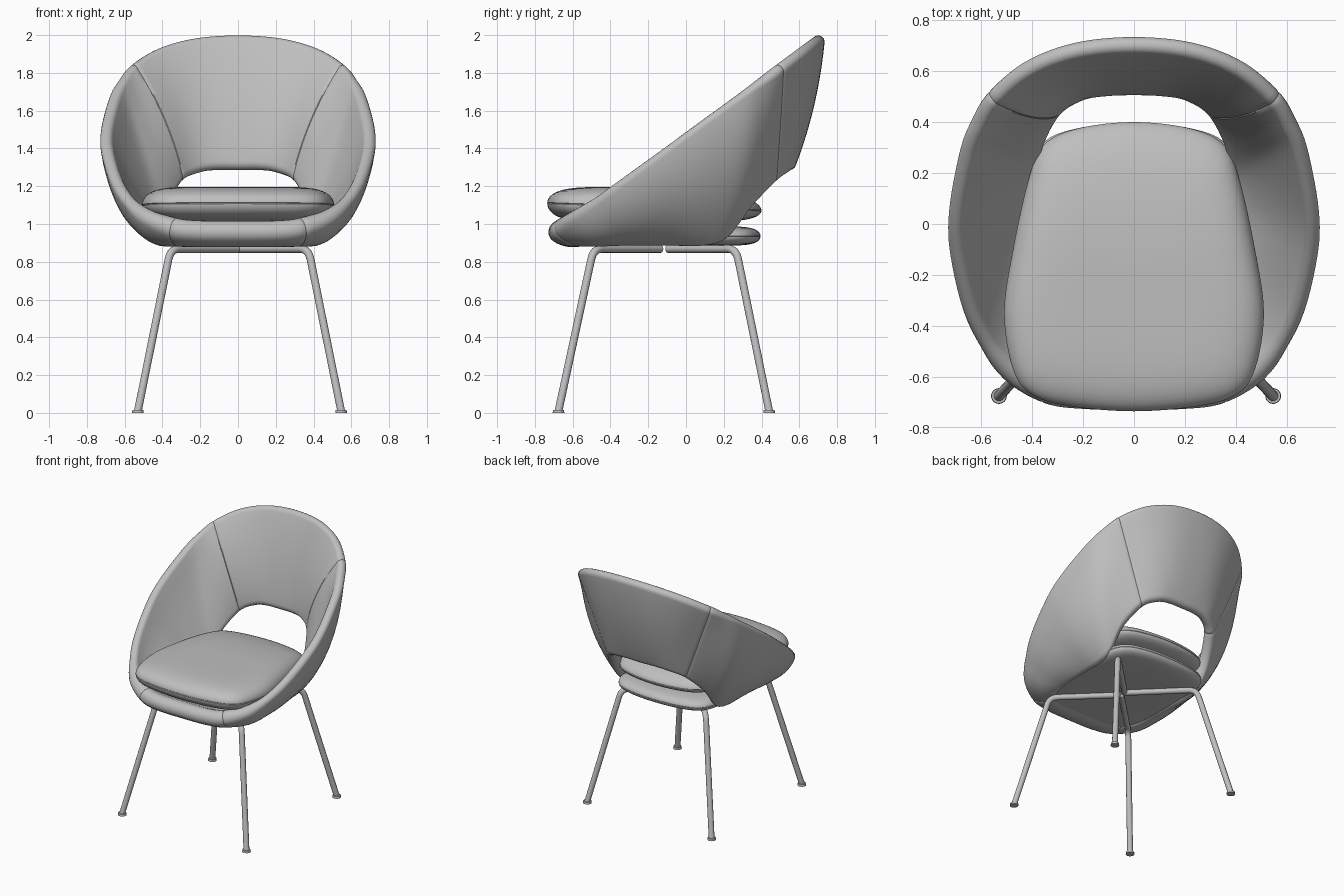
import bpy, bmesh, math
from mathutils import Vector

cube = bpy.data.objects.get("Cube")
if cube:
    bpy.data.objects.remove(cube)


def material(name, value):
    mat = bpy.data.materials.new(name)
    mat.use_nodes = True
    col = (value, value, value, 1)
    mat.diffuse_color = col
    mat.node_tree.nodes["Principled BSDF"].inputs["Base Color"].default_value = col
    return mat


GREY = material("plain grey", 0.52)


def spline(p, i, u):
    """Smooth closed curve through the points p."""
    n = len(p)
    a, b, c, d = (p[(i + k) % n] for k in (-1, 0, 1, 2))
    return 0.5 * (2 * b + (c - a) * u + (2 * a - 5 * b + 4 * c - d) * u * u
                  + (3 * b - a - 3 * c + d) * u ** 3)


def mirrored(half):
    """Close a half outline that starts and ends on the centre line."""
    pts = [Vector(p) for p in half]
    return pts + [Vector((-p.x, *p[1:])) for p in reversed(pts[1:-1])]


def finish(obj, angle=40):
    obj.data.materials.append(GREY)
    bpy.ops.object.select_all(action='DESELECT')
    obj.select_set(True)
    bpy.context.view_layer.objects.active = obj
    bpy.ops.object.shade_smooth_by_angle(angle=math.radians(angle))
    return obj


def loft(name, rings, wrap):
    """Skin a list of closed rings; wrap joins the last ring to the first."""
    bm = bmesh.new()
    rows = [[bm.verts.new(p) for p in ring] for ring in rings]
    pairs = list(zip(rows, rows[1:])) + ([(rows[-1], rows[0])] if wrap else [])
    for a, b in pairs:
        for j in range(len(a)):
            k = (j + 1) % len(a)
            bm.faces.new((a[j], a[k], b[k], b[j]))
    bmesh.ops.remove_doubles(bm, verts=bm.verts, dist=0.0001)
    bmesh.ops.recalc_face_normals(bm, faces=bm.faces)
    mesh = bpy.data.meshes.new(name)
    bm.to_mesh(mesh)
    bm.free()
    obj = bpy.data.objects.new(name, mesh)
    bpy.context.collection.objects.link(obj)
    return finish(obj)


# Wraparound shell: rim points (x, y) paired with lower edge (x, y, z, outward bow)
rim_half = [(0, -.67), (.2, -.667), (.34, -.645), (.50, -.555), (.62, -.375),
            (.685, -.13), (.692, .05), (.65, .28), (.608, .39), (.547, .492),
            (.41, .607), (.225, .678), (0, .70)]
low_half = [(0, -.55, .935, .01), (.2, -.55, .935, .01), (.31, -.53, .93, .01),
            (.38, -.42, .925, .025), (.40, -.25, .925, .035), (.405, -.08, .925, .04),
            (.405, .08, .925, .04), (.40, .205, .965, .035), (.39, .325, 1.12, .01),
            (.32, .455, 1.26, -.018), (.22, .52, 1.31, -.01), (.12, .54, 1.325, 0),
            (0, .545, 1.325, 0)]
rim = mirrored([(x, y, 1.45 + .735 * y) for x, y in rim_half])
low = mirrored(low_half)
count = len(rim)
seams = {2, 9, count - 2, count - 9}

stations = []
for i in range(count):
    us = [k / 6 for k in range(6)]
    if i in seams:
        us.insert(1, .03)
    if (i + 1) % count in seams:
        us.append(.97)
    for u in us:
        edge = spline(low, i, u)
        stations.append((spline(rim, i, u), edge.xyz, edge.w, i in seams and u == 0))


def shell_section(k):
    top, bottom, bow, seam = stations[k]
    prev, nxt = stations[k - 1], stations[(k + 1) % len(stations)]
    run = (nxt[0] - prev[0]).normalized() + (nxt[1] - prev[1]).normalized()
    down = bottom - top
    normal = run.cross(down).normalized()
    front = min(1, max(0, (-.47 - top.y) / .18))
    padding = .033 * down.length

    def centre(s):
        return top + down * s - normal * bow * 4 * s * (1 - s)

    def offset(s, turn):
        """Half thickness, turned from the inner face towards the lower end."""
        along = (down - normal * bow * 4 * (1 - 2 * s)).normalized()
        inward = run.cross(along).normalized()
        r = .034 + .006 * s + front * (.025 - .015 * s) - (.003 if seam else 0)
        r += padding * 4 * s * (1 - s)
        return (inward * math.cos(turn) + along * math.sin(turn)) * r

    steps = [j / 10 for j in range(1, 10)]
    caps = [math.pi * j / 8 for j in range(9)]
    ring = [centre(s) + offset(s, math.pi) for s in steps]
    ring += [bottom + offset(1, math.pi - t) for t in caps]
    ring += [centre(s) + offset(s, 0) for s in reversed(steps)]
    ring += [top + offset(0, -t) for t in caps]
    return ring


loft("shell", [shell_section(k) for k in range(len(stations))], True)


# Padded slabs: an outline swept through a soft rounded edge
def pad(name, half, power, seam_z, top_z, bottom_z, groove):
    pts = mirrored(half)
    outline = [spline(pts, i, k / 6) for i in range(len(pts)) for k in range(6)]
    middle = Vector((0, -.17))
    side = [2, 8, 16, 24, 32, 40, 48, 56, 64, 72, 79, 84, 87, 89, 89.9, 90]
    rings = []
    for deg in [-d for d in reversed(side)] + [0] + side:
        a = math.radians(deg)
        s = max(0, math.cos(a)) ** (2 / power) if abs(deg) < 90 else 0
        if deg == 0:
            s -= groove
        ring = []
        for p in outline:
            x, y = middle + (p - middle) * s
            edge = top_z(y) if a > 0 else bottom_z
            z = seam_z(y) + (edge - seam_z(y)) * abs(math.sin(a))
            ring.append((x, y, z))
        rings.append(ring)
    return loft(name, rings, False)


cushion_half = [(0, -.735), (.25, -.715), (.40, -.67), (.475, -.57), (.51, -.35),
                (.475, -.10), (.415, .17), (.355, .31), (.22, .375), (0, .40)]
pad("seat_cushion", cushion_half, 7,
    lambda y: 1.085 - .035 * y,
    lambda y: 1.197 - .06 * max(0, (y + .15) / .55) ** 2,
    1.012, groove=.006)

pan_half = [(0, -.70), (.25, -.69), (.37, -.61), (.42, -.3), (.42, 0),
            (.41, .2), (.35, .325), (.2, .38), (0, .395)]
pad("seat_pan", pan_half, 12,
    lambda y: .935,
    lambda y: .988,
    .885, groove=.004)


# Bent tube legs with round feet; the frame sits slightly off centre
FRAME_X = .008


def leg(name, side, foot_y, knee_y, hub_y):
    foot = Vector((FRAME_X + side * .538, foot_y, .01))
    knee = Vector((FRAME_X + side * .365, knee_y, .868))
    hub = Vector((FRAME_X, hub_y, .868))
    a = knee + (foot - knee).normalized() * .06
    b = knee + (hub - knee).normalized() * .06
    path = [foot]
    for k in range(9):
        t = k / 8
        path.append(a * (1 - t) ** 2 + knee * 2 * t * (1 - t) + b * t * t)
    path.append(hub)
    curve = bpy.data.curves.new(name, 'CURVE')
    curve.dimensions = '3D'
    curve.bevel_depth = .021
    curve.bevel_resolution = 4
    curve.use_fill_caps = True
    line = curve.splines.new('POLY')
    line.points.add(len(path) - 1)
    for point, co in zip(line.points, path):
        point.co = (*co, 1)
    obj = bpy.data.objects.new(name, curve)
    bpy.context.collection.objects.link(obj)
    bpy.ops.object.select_all(action='DESELECT')
    obj.select_set(True)
    bpy.context.view_layer.objects.active = obj
    bpy.ops.object.convert(target='MESH')
    finish(bpy.context.object)
    bpy.ops.mesh.primitive_cone_add(vertices=24, radius1=.031, radius2=.029, depth=.016,
                                    location=(foot.x, foot.y, .008))
    bpy.context.object.name = name + "_foot"
    finish(bpy.context.object)


for label, side in (("left", 1), ("right", -1)):
    leg("front_leg_" + label, side, -.675, -.49, -.135)
    leg("rear_leg_" + label, side, .44, .265, -.095)
